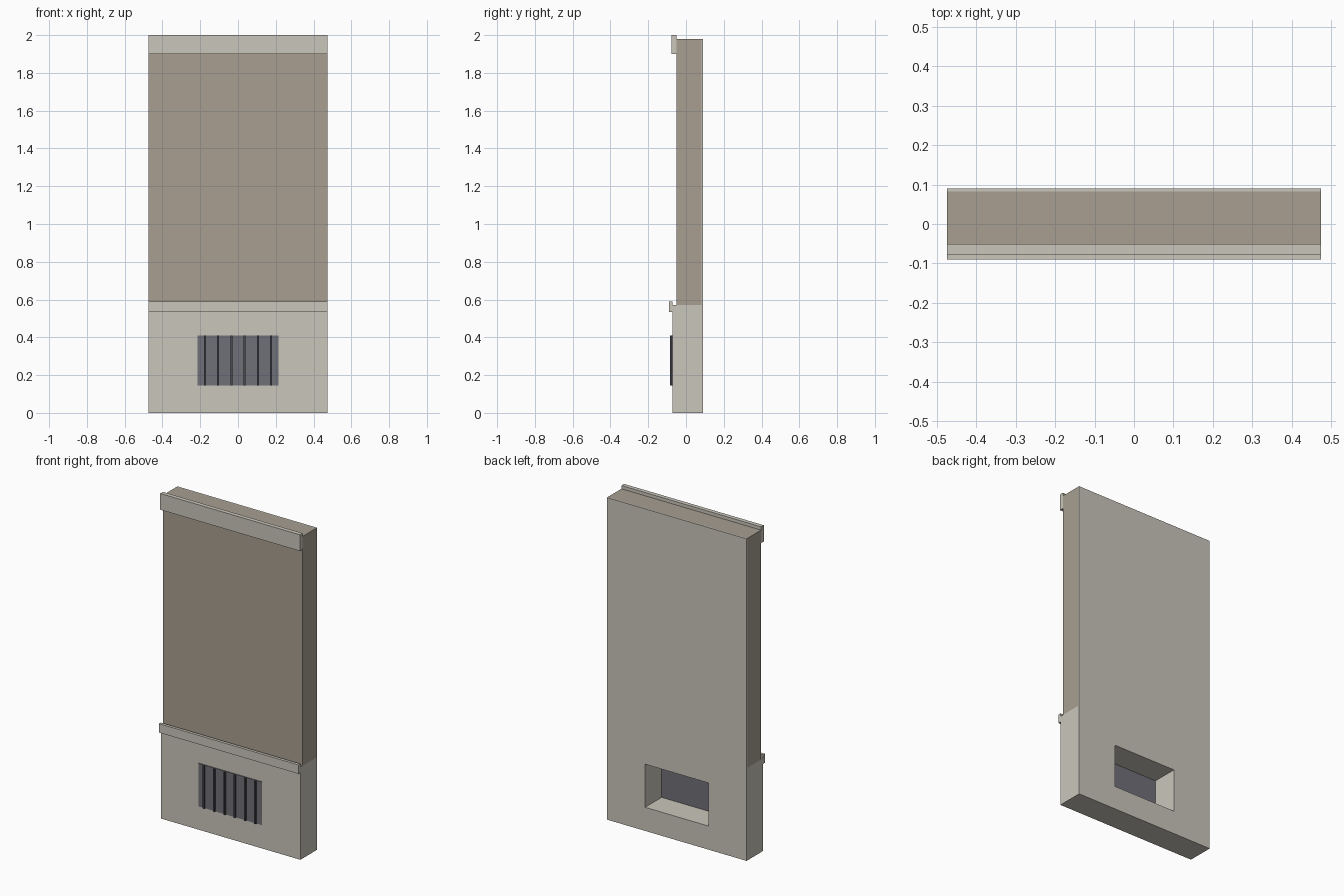
import bpy, bmesh

if "Cube" in bpy.data.objects:
    bpy.data.objects.remove(bpy.data.objects["Cube"])


def srgb(r, g, b):
    f = lambda c: c / 12.92 if c <= 0.04045 else ((c + 0.055) / 1.055) ** 2.4
    return tuple(f(c / 255) for c in (r, g, b)) + (1.0,)


def material(name, rgb):
    m = bpy.data.materials.new(name)
    m.diffuse_color = srgb(*rgb)
    m.use_nodes = True
    m.node_tree.nodes["Principled BSDF"].inputs["Base Color"].default_value = m.diffuse_color
    return m


stone = material("pale stone", (202, 198, 187))
plaster = material("tan plaster", (168, 159, 145))
metal = material("grey metal", (112, 112, 120))
dark = material("dark metal", (72, 72, 78))


def box(name, x, y, z, mat):
    """Axis-aligned box from (min, max) ranges."""
    bm = bmesh.new()
    bmesh.ops.create_cube(bm, size=1)
    for v in bm.verts:
        v.co = [r[1] if c > 0 else r[0] for c, r in zip(v.co, (x, y, z))]
    me = bpy.data.meshes.new(name)
    bm.to_mesh(me)
    bm.free()
    me.materials.append(mat)
    ob = bpy.data.objects.new(name, me)
    bpy.context.collection.objects.link(ob)
    return ob


W = (-0.475, 0.475)
VX, VZ = (-0.215, 0.215), (0.145, 0.41)

# Wall: thick base, thinner upper part and its back skin
base = box("wall_base", W, (-0.072, 0.09), (0, 0.57), stone)
box("upper_wall", W, (-0.051, 0.082), (0.57, 1.98), plaster)
box("back_skin", W, (0.082, 0.09), (0.57, 1.98), stone)

# Rails along the top and above the base
box("top_rail", W, (-0.077, -0.051), (1.90, 2.0), stone)
box("base_rail", W, (-0.09, -0.072), (0.535, 0.59), stone)

# Vent opening cut through the base
cutter = box("vent_cutter", VX, (-0.2, 0.2), VZ, stone)
cutter.hide_render = True
cutter.hide_viewport = True
cut = base.modifiers.new("vent_opening", 'BOOLEAN')
cut.operation = 'DIFFERENCE'
cut.solver = 'EXACT'
cut.object = cutter

# Vent plate with six upright ribs
box("vent_plate", VX, (-0.076, -0.070), VZ, metal)
for i in range(6):
    x = (i - 2.5) * 0.07
    box(f"vent_rib_{i + 1}", (x - 0.005, x + 0.005), (-0.086, -0.076), VZ, dark)
